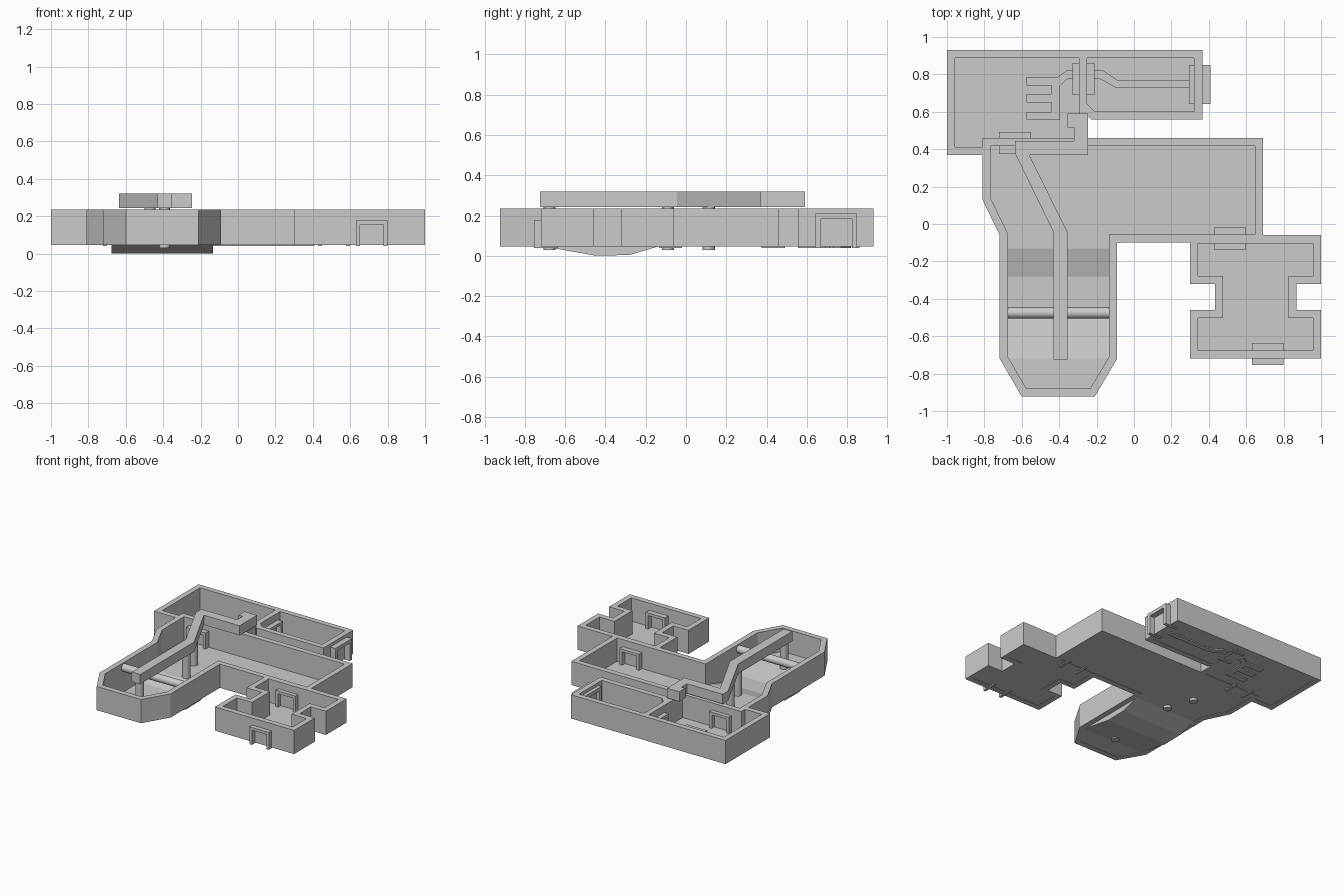
import bpy, bmesh, math
from mathutils import Vector

if "Cube" in bpy.data.objects:
    bpy.data.objects.remove(bpy.data.objects["Cube"])

Z0, Z1, T = 0.046, 0.235, 0.043   # wall bottom, wall top, wall thickness


def finish(name, bm, normals=True):
    if normals:
        bmesh.ops.recalc_face_normals(bm, faces=bm.faces)
    me = bpy.data.meshes.new(name)
    bm.to_mesh(me)
    bm.free()
    ob = bpy.data.objects.new(name, me)
    bpy.context.collection.objects.link(ob)
    return ob


def inset(pts, t):
    """Mitred inward offset of a clockwise outline."""
    out = []
    for i, p in enumerate(pts):
        p = Vector(p)
        d1 = (p - Vector(pts[i - 1])).normalized()
        d2 = (Vector(pts[(i + 1) % len(pts)]) - p).normalized()
        n1, n2 = Vector((d1.y, -d1.x)), Vector((d2.y, -d2.x))
        out.append(p + (n1 + n2) * t / (1 + n1.dot(n2)))
    return out


def walls(name, outer):
    """Hollow wall ring; returns the inner outline."""
    inner = inset(outer, T)
    bm = bmesh.new()
    loops = [[bm.verts.new((x, y, z)) for x, y in ring]
             for ring, z in ((outer, Z0), (outer, Z1), (inner, Z1), (inner, Z0))]
    n = len(outer)
    for k in range(4):
        a, b = loops[k], loops[(k + 1) % 4]
        for i in range(n):
            j = (i + 1) % n
            bm.faces.new((a[i], a[j], b[j], b[i]))
    finish(name, bm)
    return inner


def sheet(name, pts, z=Z0 + 0.003):
    bm = bmesh.new()
    f = bm.faces.new([bm.verts.new((x, y, z)) for x, y in pts])
    f.normal_update()
    if f.normal.z < 0:
        f.normal_flip()
    bmesh.ops.triangulate(bm, faces=bm.faces)
    finish(name, bm, False)


def prism(name, pts, vec):
    """Extrude a planar 3D outline along vec."""
    bm = bmesh.new()
    f = bm.faces.new([bm.verts.new(p) for p in pts])
    r = bmesh.ops.extrude_face_region(bm, geom=[f], use_keep_orig=True)
    vs = [v for v in r['geom'] if isinstance(v, bmesh.types.BMVert)]
    bmesh.ops.translate(bm, verts=vs, vec=vec)
    return finish(name, bm)


def flat(name, pts, z0, z1):
    return prism(name, [(x, y, z0) for x, y in pts], (0, 0, z1 - z0))


def door(name, x0, x1, y0, y1, top=0.178, along_x=True, t=0.022):
    """Arch frame standing through a wall."""
    a, b = (x0, x1) if along_x else (y0, y1)
    prof = [(a, 0.04), (a, top), (b, top), (b, 0.04), (b - t, 0.04),
            (b - t, top - t), (a + t, top - t), (a + t, 0.04)]
    if along_x:
        prism(name, [(u, y0, z) for u, z in prof], (0, y1 - y0, 0))
    else:
        prism(name, [(x0, u, z) for u, z in prof], (x1 - x0, 0, 0))


def rod(name, loc, length, r=0.03, rot=(0, 0, 0)):
    bpy.ops.mesh.primitive_cylinder_add(vertices=24, radius=r, depth=length,
                                        location=loc, rotation=rot)
    bpy.context.object.name = name
    bpy.ops.object.shade_smooth_by_angle()


# Rooms
store = walls("store_room_walls", [
    (-1, .93), (-.25, .93), (-.25, .46 - T), (-.81 + T, .46 - T),
    (-.81 + T, .37), (-1, .37)])
sheet("store_room_floor", store)

side = walls("side_room_walls", [
    (-.293, .93), (.365, .93), (.365, .558), (-.227, .558), (-.293, .623)])
sheet("side_room_floor", side)

walls("main_hall_walls", [
    (-.81, .46), (.69, .46), (.69, -.10), (-.09, -.10), (-.09, -.72),
    (-.21, -.923), (-.60, -.923), (-.718, -.72), (-.718, -.06), (-.81, .13)])

annex = walls("annex_walls", [
    (.30, -.06), (1, -.06), (1, -.32), (.868, -.32), (.868, -.46), (1, -.46),
    (1, -.72), (.30, -.72), (.30, -.46), (.433, -.46), (.433, -.32), (.30, -.32)])
sheet("annex_floor", annex)

# Main hall floor: flat hall, sunken channel with side skirts, flat tip
L, R = -.675, -.133
sheet("hall_floor", [(-.767, .417), (.647, .417), (.647, -.057), (R, -.057),
                     (R, -.13), (L, -.13), (L, -.05), (-.767, .139)])
sheet("tip_floor", [(L, -.72), (R, -.72), (-.234, -.88), (-.576, -.88)])
channel = [(-.13, .049), (-.28, .004), (-.45, .001), (-.72, .049)]
bm = bmesh.new()
left = [bm.verts.new((L, y, z)) for y, z in channel]
right = [bm.verts.new((R, y, z)) for y, z in channel]
for i in range(3):
    bm.faces.new((left[i], left[i + 1], right[i + 1], right[i]))
bm.faces.new(left[::-1])
bm.faces.new(right)
finish("channel_floor", bm, False)

# Overhead beam with posts and cross rod
flat("overhead_beam", [
    (-.245, .59), (-.355, .59), (-.355, .515), (-.32, .515), (-.32, .445),
    (-.635, .445), (-.635, .375), (-.43, -.045), (-.43, -.725), (-.355, -.725),
    (-.355, -.045), (-.56, .37), (-.245, .37)], 0.243, 0.32)
for i, (x, y) in enumerate([(-.393, -.677), (-.393, -.09), (-.47, .113)]):
    rod(f"beam_post_{i + 1}", (x, y, .138), .216)
rod("cross_rod", ((L + R) / 2, -.475, .195), R - L, rot=(0, math.pi / 2, 0))

# Door frames
door("annex_front_door", .63, .80, -.755, -.635)
door("annex_hall_door", .427, .60, -.135, -.02)
door("store_hall_door", -.722, -.55, .375, .492)
door("store_side_door", -.33, -.21, .69, .862, along_x=False)
door("side_outer_door", .295, .41, .642, .85, top=.21, along_x=False, t=.027)

# Floor conduits
flat("comb_conduit", [
    (-.33, .82), (-.36, .82), (-.41, .785), (-.575, .785), (-.575, .74),
    (-.44, .74), (-.44, .695), (-.575, .695), (-.575, .65), (-.44, .65),
    (-.44, .60), (-.575, .60), (-.575, .555), (-.395, .555), (-.395, .74),
    (-.355, .775), (-.33, .775)], .04, .058)
flat("straight_conduit", [
    (-.21, .82), (-.165, .82), (-.09, .77), (.295, .77), (.295, .73),
    (-.10, .73), (-.18, .775), (-.21, .775)], .04, .058)
